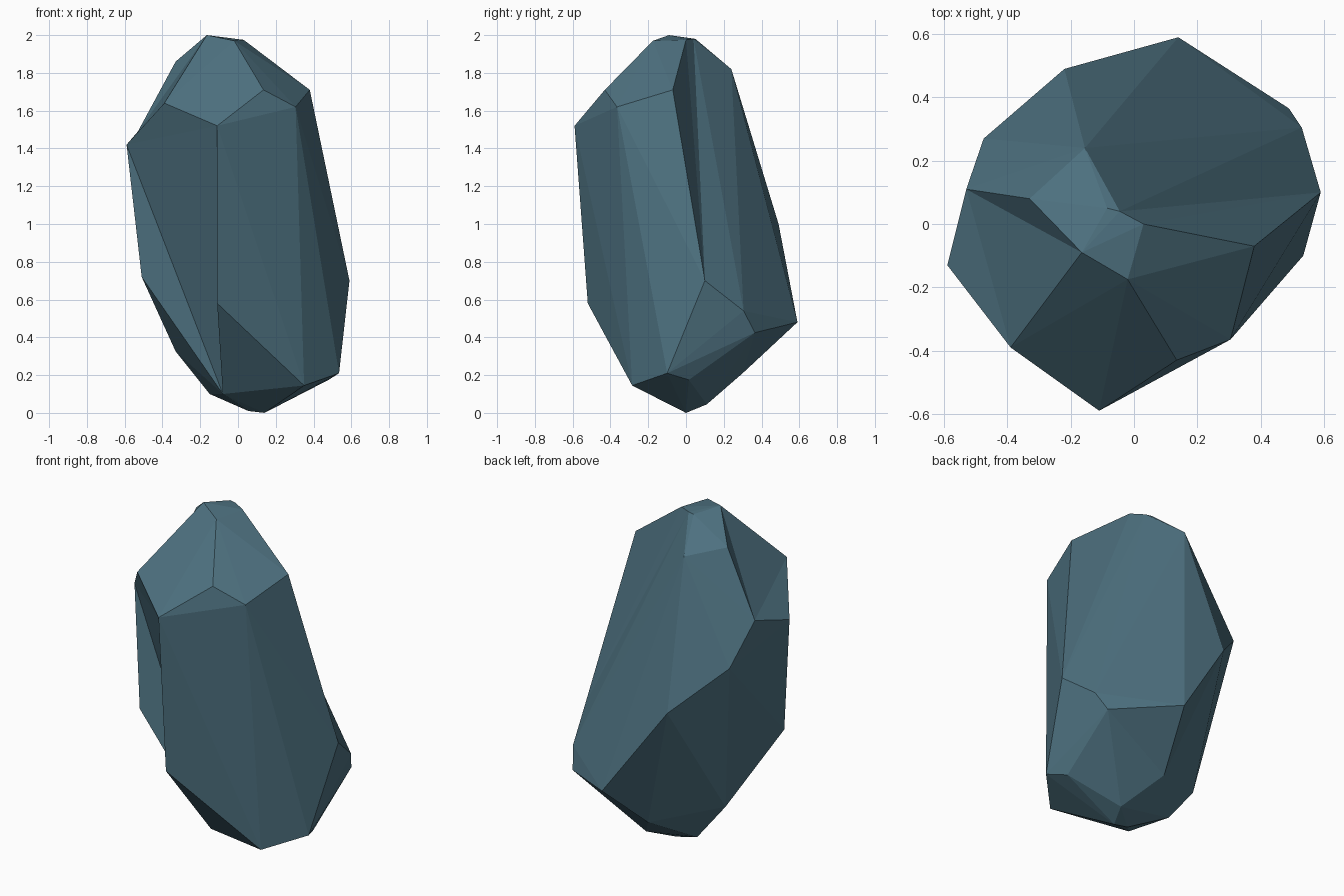
import bpy, bmesh

if "Cube" in bpy.data.objects:
    bpy.data.objects.remove(bpy.data.objects["Cube"])

# Corner points of the faceted stone, one letter each, from the tip down
points = dict(
    T=(-.165, -.09, 2.0), S=(-.02, -.175, 1.97), R=(.03, 0, 1.975),
    Q=(-.045, .04, 1.98), P=(-.085, .05, 1.98),
    # shoulder
    U=(.38, -.07, 1.71), G=(.305, -.365, 1.62), J=(.135, -.43, 1.71),
    O=(-.33, .08, 1.86), N=(-.155, .24, 1.82), L=(-.53, .11, 1.49),
    M=(-.475, .27, 1.25), A=(-.22, .49, 1.0),
    H=(-.11, -.59, 1.52), I=(-.39, -.39, 1.64), K=(-.59, -.13, 1.42),
    # waist
    E=(.59, .10, .70), D=(.53, .305, .54), C=(.49, .365, .425), B=(.14, .59, .48),
    W=(-.51, -.195, .72), h=(-.11, -.52, .58),
    # foot
    F=(.535, -.10, .21), f=(.48, .015, .175), g=(.35, -.285, .145),
    a=(.185, .11, .045), c=(.14, 0, 0), e=(.055, .01, .01),
    Y=(-.15, .11, .10), X=(-.33, .10, .325), b=(.04, .30, .21), d=(-.08, -.14, .10))

# Facets that are slightly hollow, so they differ from the convex shape
hollows = ["EDQ EQR ERU DCB DBN DNQ BAN NPQ",   # back right
           "KIH KHd Hhd KdW",                   # front left
           "LKI LIT LTO",                       # left shoulder
           "CBb Cba Caf",                       # back foot
           "gcd ced",                           # underside
           "ABb AbX bYX XMA"]                   # back left

bm = bmesh.new()
v = {name: bm.verts.new(p) for name, p in points.items()}
bmesh.ops.convex_hull(bm, input=bm.verts[:])

# Swap the bulging hull faces for the hollow ones
for word in hollows:
    corners = {v[n] for n in word if n != " "}
    old = [f for f in bm.faces if corners.issuperset(f.verts)]
    bmesh.ops.delete(bm, geom=old, context='FACES_ONLY')
    for tri in word.split():
        bm.faces.new([v[n] for n in tri])

# Clean up: drop loose bits, close any leftover gap, flat faces
bmesh.ops.delete(bm, geom=[e for e in bm.edges if not e.link_faces], context='EDGES')
bmesh.ops.delete(bm, geom=[p for p in bm.verts if not p.link_faces], context='VERTS')
bmesh.ops.holes_fill(bm, edges=[e for e in bm.edges if e.is_boundary], sides=6)
bmesh.ops.recalc_face_normals(bm, faces=bm.faces[:])
for f in bm.faces:
    f.smooth = False

mesh = bpy.data.meshes.new("stone")
bm.to_mesh(mesh)
bm.free()

# Single flat slate blue colour
mat = bpy.data.materials.new("slate_blue")
mat.diffuse_color = (.075, .165, .215, 1)
mat.use_nodes = True
mat.node_tree.nodes["Principled BSDF"].inputs["Base Color"].default_value = mat.diffuse_color
mesh.materials.append(mat)
stone = bpy.data.objects.new("stone", mesh)
bpy.context.collection.objects.link(stone)
